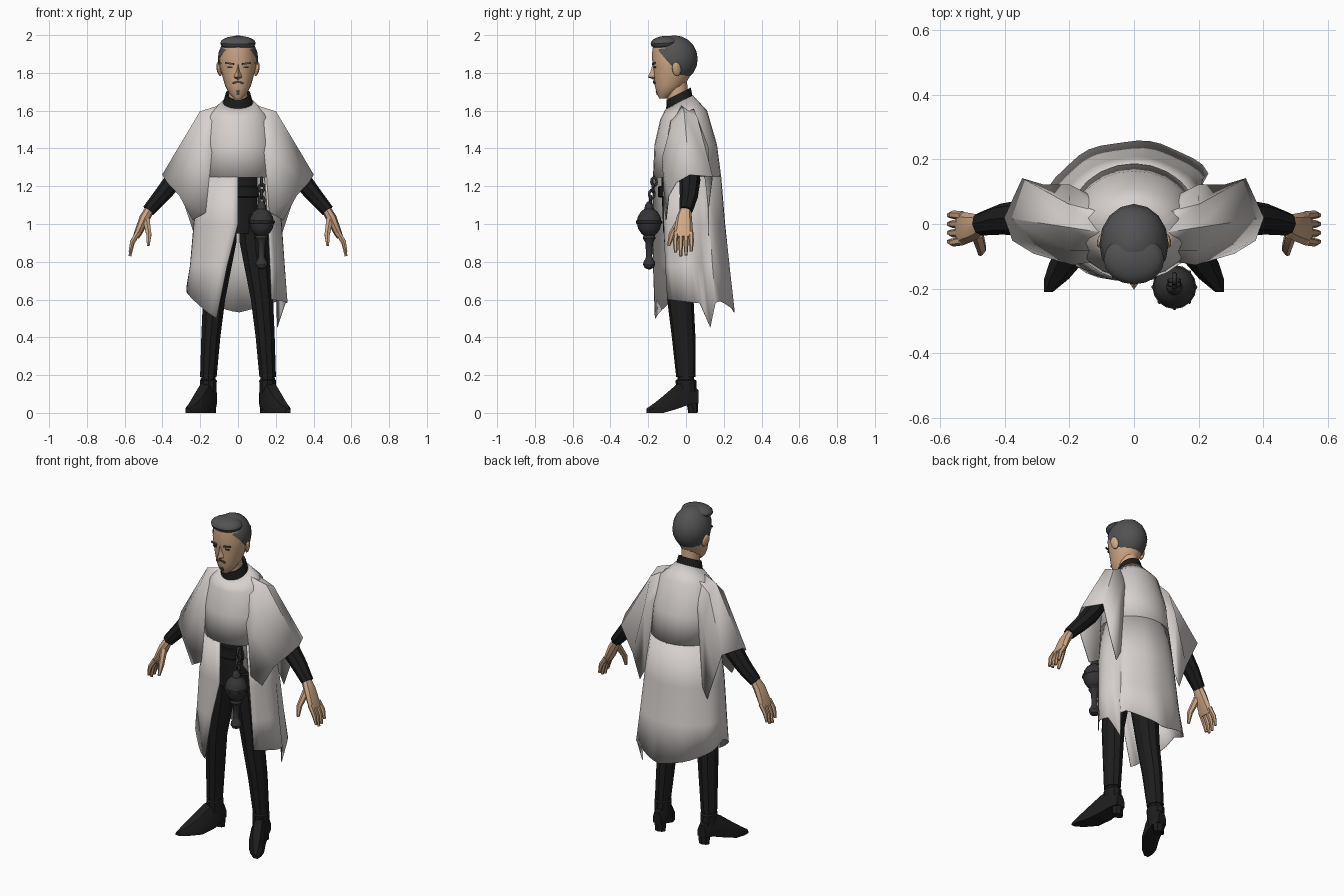
import bpy, bmesh, math
from mathutils import Vector, Matrix, Euler

if "Cube" in bpy.data.objects:
    bpy.data.objects.remove(bpy.data.objects["Cube"])


def material(name, r, g, b):
    m = bpy.data.materials.new(name)
    m.use_nodes = True
    m.diffuse_color = (r, g, b, 1)
    node = m.node_tree.nodes["Principled BSDF"]
    node.inputs["Base Color"].default_value = (r, g, b, 1)
    node.inputs["Roughness"].default_value = 0.8
    return m


CLOTH = material("pale cloth", 0.68, 0.64, 0.62)
BLACK = material("black cloth", 0.012, 0.012, 0.012)
LEATHER = material("boot leather", 0.013, 0.012, 0.012)
SKIN = material("skin", 0.62, 0.39, 0.235)
HAIR = material("grey hair", 0.085, 0.085, 0.088)
METAL = material("dark metal", 0.035, 0.035, 0.037)


def finish(name, bm, mat, mirror=False, thick=0, angle=30):
    bmesh.ops.recalc_face_normals(bm, faces=bm.faces)
    me = bpy.data.meshes.new(name)
    bm.to_mesh(me)
    bm.free()
    me.materials.append(mat)
    ob = bpy.data.objects.new(name, me)
    bpy.context.collection.objects.link(ob)
    bpy.ops.object.select_all(action="DESELECT")
    ob.select_set(True)
    bpy.context.view_layer.objects.active = ob
    bpy.ops.object.shade_smooth_by_angle(angle=math.radians(angle))
    if thick:
        mod = ob.modifiers.new("thickness", "SOLIDIFY")
        mod.thickness = thick
        mod.offset = 0
    if mirror:
        ob.modifiers.new("mirror", "MIRROR").use_mirror_merge = False
    return ob


def loft(name, rings, mat, closed=True, caps=True, **kw):
    bm = bmesh.new()
    rows = [[bm.verts.new(p) for p in r] for r in rings]
    n = len(rows[0])
    for a, b in zip(rows, rows[1:]):
        for i in range(n if closed else n - 1):
            j = (i + 1) % n
            bm.faces.new((a[i], a[j], b[j], b[i]))
    if caps and closed:
        bm.faces.new(rows[0])
        bm.faces.new(rows[-1])
    return finish(name, bm, mat, **kw)


def ring(z, rx, yf, yb, tilt=0, x=0, n=16):
    """Level ellipse between a front and a back depth, optionally tilted."""
    cy, ry = (yf + yb) / 2, (yb - yf) / 2
    angles = [2 * math.pi * i / n - math.pi / 2 for i in range(n)]
    return [(x + rx * math.cos(a), cy + ry * math.sin(a), z + tilt * ry * math.sin(a))
            for a in angles]


def tube(name, path, mat, n=8, **kw):
    """Path of x, y, z, half depth, half width."""
    pts = [Vector(p[:3]) for p in path]
    rings = []
    for i, p in enumerate(path):
        d = (pts[min(i + 1, len(pts) - 1)] - pts[max(i - 1, 0)]).normalized()
        u = (Vector((0, 1, 0)) - d * d.y).normalized()
        w = d.cross(u)
        rings.append([pts[i] + u * p[3] * math.cos(math.tau * k / n)
                      + w * p[4] * math.sin(math.tau * k / n) for k in range(n)])
    return loft(name, rings, mat, **kw)


def shape(name, kind, mat, loc, size, rot=(0, 0, 0), cut=None, **kw):
    bm = bmesh.new()
    m = Matrix.LocRotScale(Vector(loc), Euler(rot), Vector(size))
    if kind == "box":
        bmesh.ops.create_cube(bm, size=1, matrix=m)
    else:
        bmesh.ops.create_uvsphere(bm, u_segments=16, v_segments=10, radius=1, matrix=m)
    if cut:
        bmesh.ops.bisect_plane(bm, geom=bm.verts[:] + bm.edges[:] + bm.faces[:],
                               plane_co=cut[0], plane_no=cut[1], clear_inner=True)
    return finish(name, bm, mat, **kw)


def lookup(table, v):
    for (a, p), (b, q) in zip(table, table[1:]):
        if v <= b:
            return p + (q - p) * max(0, v - a) / (b - a)
    return table[-1][1]


# Poncho: closed upper body
loft("poncho_yoke", [ring(1.645, 0.08, -0.105, 0.035, 0.5, n=24),
                     ring(1.575, 0.16, -0.135, 0.11, 0.2, n=24),
                     ring(1.42, 0.19, -0.165, 0.162, n=24),
                     ring(1.245, 0.20, -0.173, 0.185, n=24)],
     CLOTH, caps=False, thick=0.004, angle=40)

# Poncho skirt: from the left front edge round the back to the right front edge
HEM = [(-38, 0.6), (10, 0.58), (25, 0.45), (34, 0.6), (90, 0.53), (145, 0.6), (185, 0.67), (246, 0.5)]
TUCK = [(-38, 0.8), (-10, 0.95), (10, 0.92), (25, 0.84), (34, 1)]
skirt = []
for z, rx, yf, yb, a0, a1, s in [(1.25, 0.20, -0.173, 0.185, -45, 270, 0),
                                 (1.0, 0.235, -0.177, 0.205, -43, 270, 0.4),
                                 (0.78, 0.255, -0.18, 0.228, -40, 257, 0.7),
                                 (None, 0.275, -0.18, 0.255, -38, 246, 1)]:
    row = []
    for i in range(37):
        deg = a0 + (a1 - a0) * i / 36
        a = math.radians(deg)
        k = 1 + 0.015 * s * math.cos(9 * a)
        tuck = 1 - s * (1 - lookup(TUCK, deg))
        row.append((rx * k * tuck * math.cos(a),
                    (yf + yb) / 2 + (yb - yf) / 2 * k * math.sin(a),
                    z or lookup(HEM, deg)))
    skirt.append(row)
loft("poncho_skirt", skirt, CLOTH, closed=False, thick=0.004)

# Poncho sleeves: emerge from the yoke and drape over the shoulder to a wide cuff
loft("poncho_sleeve", [
    [(.10, -.09, 1.1), (.10, -.11, 1.4), (.08, -.08, 1.57), (.07, -.03, 1.635),
     (.08, .03, 1.63), (.10, .07, 1.5), (.12, .08, 1.2)],
    [(.17, -.11, 1.06), (.19, -.125, 1.35), (.20, -.08, 1.52), (.20, -.01, 1.595),
     (.20, .06, 1.56), (.20, .12, 1.4), (.20, .12, 1.0)],
    [(.24, -.105, 1.02), (.31, -.09, 1.15), (.375, -.05, 1.22), (.40, .02, 1.26),
     (.345, .14, 1.25), (.28, .12, 1.09), (.23, .12, .94)]],
    CLOTH, closed=False, thick=0.004, mirror=True, angle=40)

# Torso, belt and trousers
loft("torso", [ring(1.5, 0.13, -0.12, 0.09), ring(1.2, 0.13, -0.13, 0.09),
               ring(0.95, 0.13, -0.12, 0.09)], BLACK)
loft("belt", [ring(z, r, -0.01 - r, r - 0.05) for z, r in
              [(1.2, 0.132), (1.195, 0.138), (1.145, 0.138), (1.14, 0.132)]], BLACK)
loft("trouser_leg", [ring(1.05, 0.08, -0.12, 0.07, x=0.08, n=10),
                     ring(0.9, 0.085, -0.115, 0.06, x=0.09, n=10),
                     ring(0.6, 0.062, -0.1, 0.04, x=0.127, n=10),
                     ring(0.4, 0.053, -0.075, 0.05, x=0.144, n=10),
                     ring(0.19, 0.046, -0.052, 0.05, x=0.157, n=10)], BLACK, mirror=True)

# Boots: pointed foot, ankle shaft, heel
loft("boot_foot", [[(x - w, y, lo), (x + w, y, lo), (x + w, y, lo + (hi - lo) * 0.5),
                    (x + w * 0.5, y, hi), (x - w * 0.5, y, hi), (x - w, y, lo + (hi - lo) * 0.5)]
                   for y, x, w, lo, hi in [(0.065, 0.152, 0.028, 0.05, 0.12),
                                           (0.02, 0.155, 0.043, 0.045, 0.17),
                                           (-0.05, 0.175, 0.05, 0.02, 0.15),
                                           (-0.12, 0.21, 0.052, 0, 0.09),
                                           (-0.17, 0.24, 0.038, 0, 0.05),
                                           (-0.21, 0.265, 0.014, 0, 0.022)]],
     LEATHER, mirror=True)
loft("boot_shaft", [ring(0.06, 0.042, -0.05, 0.058, x=0.155, n=10),
                    ring(0.172, 0.047, -0.055, 0.055, x=0.157, n=10),
                    ring(0.178, 0.04, -0.045, 0.043, x=0.157, n=10),
                    ring(0.26, 0.035, -0.04, 0.038, x=0.155, n=10)], LEATHER, mirror=True)
loft("boot_heel", [ring(0.07, 0.036, 0.0, 0.066, x=0.15, n=8),
                   ring(0, 0.034, 0.012, 0.062, x=0.15, n=8)], LEATHER, mirror=True)

# Arms and hands
tube("arm", [(.15, 0, 1.51, .05, .05), (.25, .01, 1.36, .055, .05), (.34, .02, 1.23, .056, .05),
             (.41, .015, 1.145, .048, .042), (.475, .0, 1.07, .036, .034)], BLACK, mirror=True)
tube("palm", [(.46, 0, 1.09, .027, .025), (.495, -.01, 1.03, .042, .028),
              (.53, -.014, .95, .052, .021), (.54, -.014, .93, .048, .016)], SKIN, mirror=True)
for i, length in enumerate((0.09, 0.11, 0.105, 0.085)):
    y = -0.052 + 0.026 * i
    tube("finger_%d" % (i + 1), [(.53, y, .955, .014, .015),
                                 (.56, y * 1.1, .95 - length * 0.5, .013, .013),
                                 (.572, y * 1.05, .94 - length, .008, .008)],
         SKIN, n=6, mirror=True)
tube("thumb", [(.485, -.03, 1.02, .02, .02), (.472, -.075, .945, .017, .016),
               (.475, -.092, .885, .008, .008)], SKIN, n=6, mirror=True)

# Neck and collar
loft("neck", [ring(1.58, 0.05, -0.09, 0.015), ring(1.77, 0.052, -0.11, 0.005)], SKIN)
loft("collar", [ring(1.625, 0.083, -0.105, 0.038, 0.5), ring(1.69, 0.066, -0.104, 0.025, 0.5),
                ring(1.685, 0.055, -0.094, 0.012, 0.5)], BLACK, caps=False)

# Head
loft("head", [ring(z, w, f, b) for z, w, f, b in [
    (1.665, 0.02, -0.142, -0.10), (1.69, 0.046, -0.154, -0.06), (1.73, 0.068, -0.165, -0.01),
    (1.78, 0.082, -0.17, 0.02), (1.83, 0.095, -0.173, 0.035), (1.88, 0.098, -0.181, 0.045),
    (1.935, 0.088, -0.177, 0.03), (1.96, 0.05, -0.14, -0.02)]], SKIN, angle=40)
loft("nose", [[(-w, y + 0.03, z), (0, y, z), (w, y + 0.03, z)] for w, y, z in
              [(0.01, -0.176, 1.85), (0.014, -0.187, 1.81), (0.021, -0.203, 1.778),
               (0.016, -0.172, 1.764)]], SKIN)
shape("ear", "ball", SKIN, (0.1, -0.05, 1.82), (0.012, 0.024, 0.038), (0.2, 0.15, 0.3), mirror=True)

# Hair, cut along a slanted line from forehead to nape, with a swept front
shape("hair", "ball", HAIR, (0, -0.062, 1.873), (0.107, 0.124, 0.126),
      cut=((0, -0.17, 1.945), (0, 0.755, 0.656)))
shape("hair_front", "ball", HAIR, (0, -0.11, 1.958), (0.094, 0.077, 0.038), (0.06, 0, 0))

# Facial hair and eyes as thin plates
shape("eyebrow", "box", HAIR, (0.044, -0.171, 1.85), (0.044, 0.008, 0.009), (0, -0.12, 0.22), mirror=True)
shape("eye", "box", METAL, (0.042, -0.165, 1.83), (0.026, 0.008, 0.007), (0, 0, 0.22), mirror=True)
shape("moustache", "box", HAIR, (0.015, -0.168, 1.75), (0.03, 0.009, 0.009), (0, 0.35, 0.15), mirror=True)
shape("goatee", "box", HAIR, (0, -0.154, 1.695), (0.016, 0.008, 0.022), (0.3, 0, 0))

# Hanging censer: turned body with a studded rim
CX, CY = 0.125, -0.195
loft("censer_body", [ring(z, r, CY - r, CY + r, x=CX) for r, z in [
    (0.008, 1.12), (0.022, 1.10), (0.025, 1.08), (0.045, 1.064), (0.06, 1.038), (0.064, 1.018),
    (0.068, 1.016), (0.068, 1.004), (0.064, 1.0), (0.058, 0.975), (0.042, 0.95), (0.03, 0.94),
    (0.034, 0.925), (0.02, 0.9), (0.016, 0.83), (0.02, 0.815), (0.03, 0.8), (0.032, 0.785),
    (0.024, 0.768), (0.006, 0.76)]], METAL)
for i in range(8):
    a = math.tau * i / 8
    shape("rim_stud", "ball", METAL, (CX + 0.065 * math.cos(a), CY + 0.065 * math.sin(a), 1.01),
          (0.006, 0.006, 0.009))

# Chain of alternating links up to the belt
for i in range(4):
    turn = i % 2
    link = []
    for k in range(11):
        t = math.tau * k / 10
        side = 0.014 * math.cos(t)
        link.append((CX + side * (1 - turn), CY + 0.008 + 0.006 * i + side * turn,
                     1.125 + 0.033 * i + 0.022 * math.sin(t)))
    tube_curve = bpy.data.curves.new("chain_link", "CURVE")
    tube_curve.dimensions = "3D"
    tube_curve.bevel_depth, tube_curve.bevel_resolution = 0.008, 1
    spline = tube_curve.splines.new("POLY")
    spline.points.add(len(link) - 1)
    for p, co in zip(spline.points, link):
        p.co = (*co, 1)
    tube_curve.materials.append(METAL)
    bpy.context.collection.objects.link(bpy.data.objects.new("chain_link", tube_curve))
